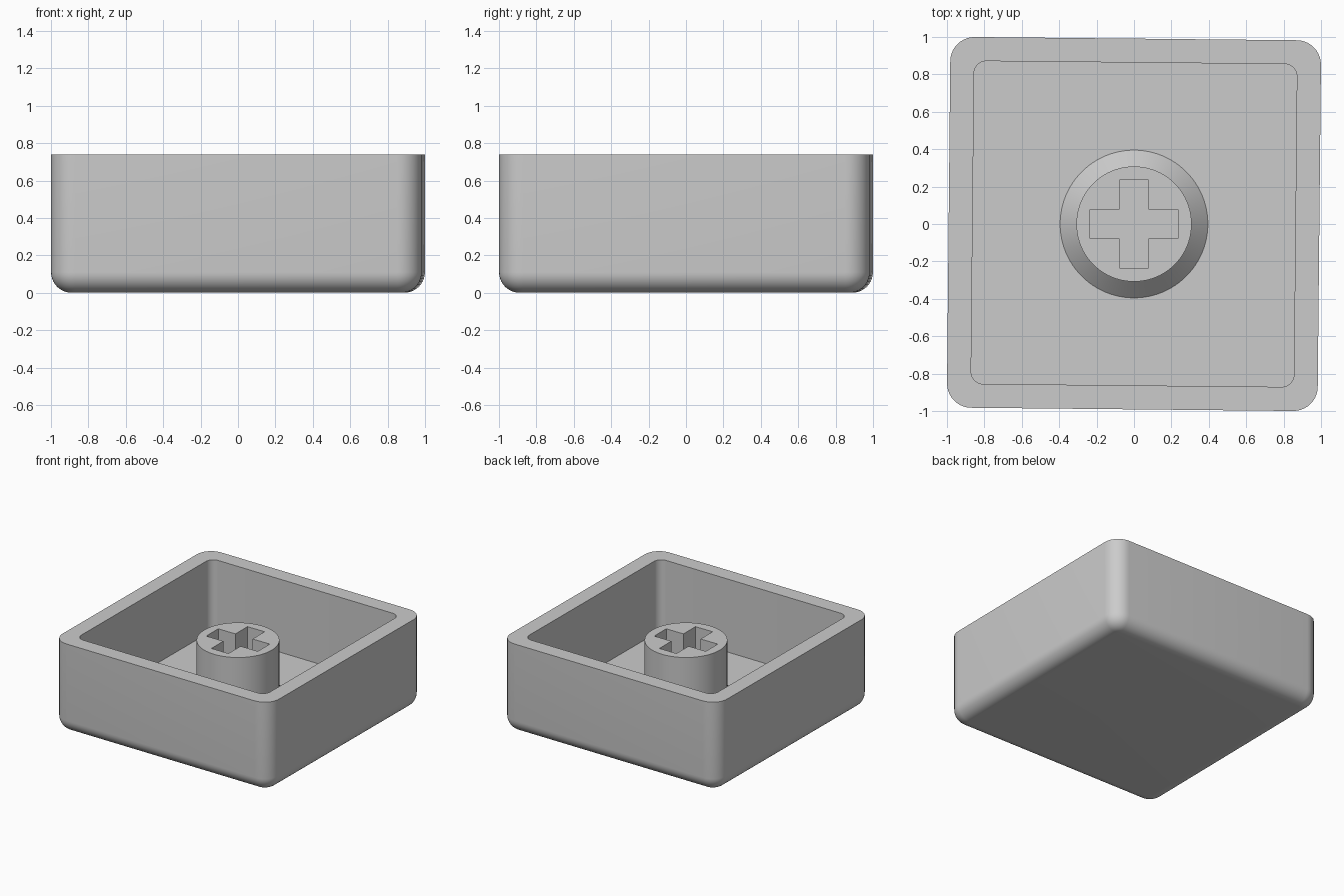
import bpy, bmesh, math

if "Cube" in bpy.data.objects:
    bpy.data.objects.remove(bpy.data.objects["Cube"])

TILT = math.radians(-0.57)      # slight twist of the tray in plan
HALF, HEIGHT, FILLET = 0.991, 0.74, 0.11
INNER, FLOOR = 0.863, 0.14
STEM_TOP = 0.63

grey = bpy.data.materials.new("plain_grey")
grey.diffuse_color = (0.6, 0.6, 0.6, 1)
grey.use_nodes = True
grey.node_tree.nodes["Principled BSDF"].inputs["Base Color"].default_value = grey.diffuse_color


def rounded_square(half, radius, steps=10):
    """Outline points of a square with rounded corners."""
    pts = []
    for q in range(4):
        cx = (half - radius) * (1 if q in (0, 3) else -1)
        cy = (half - radius) * (1 if q in (0, 1) else -1)
        for i in range(steps + 1):
            a = (q + i / steps) * math.pi / 2
            pts.append((cx + radius * math.cos(a), cy + radius * math.sin(a)))
    return pts


def circle(radius, steps=96):
    return [(radius * math.cos(2 * math.pi * i / steps),
             radius * math.sin(2 * math.pi * i / steps)) for i in range(steps)]


def loft(name, sections):
    """Skin a list of (outline, z) sections and cap both ends."""
    bm = bmesh.new()
    rings = [[bm.verts.new((x, y, z)) for x, y in pts] for pts, z in sections]
    for a, b in zip(rings, rings[1:]):
        n = len(a)
        for i in range(n):
            j = (i + 1) % n
            bm.faces.new((a[i], a[j], b[j], b[i]))
    bm.faces.new(rings[0][::-1])
    bm.faces.new(rings[-1])
    bmesh.ops.recalc_face_normals(bm, faces=bm.faces)
    mesh = bpy.data.meshes.new(name)
    bm.to_mesh(mesh)
    bm.free()
    mesh.materials.append(grey)
    obj = bpy.data.objects.new(name, mesh)
    bpy.context.collection.objects.link(obj)
    return obj


def smooth(obj):
    bpy.ops.object.select_all(action='DESELECT')
    obj.select_set(True)
    bpy.context.view_layer.objects.active = obj
    bpy.ops.object.shade_smooth_by_angle(angle=math.radians(30))


# Hollow tray: rounded underside, walls, flat rim, inner walls and floor
sections = []
for i in range(11):
    a = i / 10 * math.pi / 2
    inset = FILLET * (1 - math.sin(a))
    sections.append((rounded_square(HALF - inset, 0.13 - inset),
                     FILLET * (1 - math.cos(a))))
sections += [(rounded_square(HALF, 0.13), HEIGHT),
             (rounded_square(INNER, 0.065), HEIGHT),
             (rounded_square(INNER, 0.065), FLOOR)]
tray = loft("tray", sections)
tray.rotation_euler.z = TILT
smooth(tray)

# Round stem with a chamfered foot, sunk into the floor
stem = loft("stem", [(circle(0.395), FLOOR - 0.04), (circle(0.395), FLOOR),
                     (circle(0.308), FLOOR + 0.087), (circle(0.308), STEM_TOP)])

# Cross-shaped socket cut down through the stem
L, W = 0.234, 0.078
cross = [(L, -W), (L, W), (W, W), (W, L), (-W, L), (-W, W),
         (-L, W), (-L, -W), (-W, -W), (-W, -L), (W, -L), (W, -W)]
cutter = loft("socket_cutter", [(cross, 0.05), (cross, 0.8)])
cutter.hide_render = True
cut = stem.modifiers.new("socket", 'BOOLEAN')
cut.operation = 'DIFFERENCE'
cut.solver = 'EXACT'
cut.object = cutter
bpy.context.view_layer.objects.active = stem
bpy.ops.object.modifier_apply(modifier=cut.name)
bpy.data.objects.remove(cutter)
smooth(stem)
